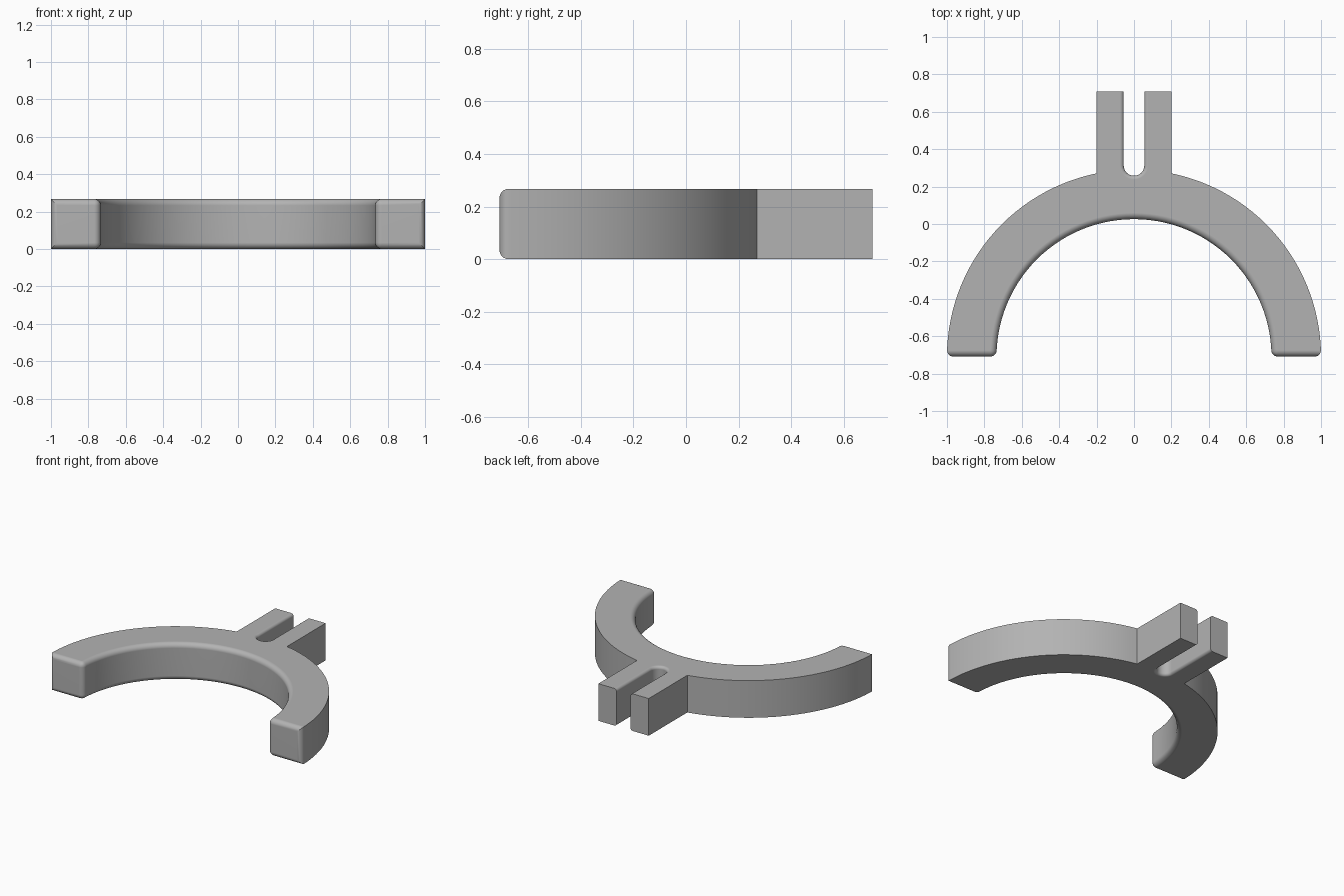
import bpy, bmesh
from math import pi, cos, sin, acos

cube = bpy.data.objects.get("Cube")
if cube:
    bpy.data.objects.remove(cube)

HEIGHT = 0.267
CY = -0.709                 # centre of the arch, also the level of its feet
R_OUT, R_IN = 1.0, 0.735
PRONG_X, PRONG_Y = 0.2, 0.709
SLOT_R, SLOT_Y = 0.055, 0.313


def arc(radius, cy, start, end, steps):
    """Points along a circular arc centred on x = 0."""
    angles = [start + (end - start) * i / steps for i in range(steps + 1)]
    return [(radius * cos(a), cy + radius * sin(a)) for a in angles]


# Outline: right outer arc, slotted tab, left outer arc, inner arc
join = acos(PRONG_X / R_OUT)
outline = arc(R_OUT, CY, 0, join, 28)
outline += [(PRONG_X, PRONG_Y), (SLOT_R, PRONG_Y)]
outline += arc(SLOT_R, SLOT_Y, 0, -pi, 16)
outline += [(-SLOT_R, PRONG_Y), (-PRONG_X, PRONG_Y)]
outline += arc(R_OUT, CY, pi - join, pi, 28)
outline += arc(R_IN, CY, pi, 0, 56)

# Extrude the outline to a solid
bm = bmesh.new()
base = bm.faces.new([bm.verts.new((x, y, 0)) for x, y in outline])
top = bmesh.ops.extrude_face_region(bm, geom=[base])["geom"]
bmesh.ops.translate(bm, vec=(0, 0, HEIGHT),
                    verts=[g for g in top if isinstance(g, bmesh.types.BMVert)])
bmesh.ops.recalc_face_normals(bm, faces=bm.faces)


def in_slot(v):
    return abs(v.co.x) < SLOT_R + 0.001 and v.co.y > 0.2


def on_inner_arc(v):
    return abs((v.co.x ** 2 + (v.co.y - CY) ** 2) ** 0.5 - R_IN) < 0.001


def at_foot(v):
    return abs(v.co.y - CY) < 0.001


def is_rim(e):
    return abs(e.verts[0].co.z - e.verts[1].co.z) < 0.001


def round_edges(test, radius):
    bmesh.ops.bevel(bm, geom=[e for e in bm.edges if test(e)], offset=radius,
                    offset_type='OFFSET', segments=6, profile=0.5,
                    affect='EDGES', clamp_overlap=False)


# Round the slot rims, except across the tab's end, then the arch bore and feet
round_edges(lambda e: is_rim(e) and all(in_slot(v) for v in e.verts), 0.02)
round_edges(lambda e: all(at_foot(v) for v in e.verts)
            or (is_rim(e) and all(on_inner_arc(v) for v in e.verts)), 0.034)

mesh = bpy.data.meshes.new("arched_bracket")
bm.to_mesh(mesh)
bm.free()
bracket = bpy.data.objects.new("arched_bracket", mesh)
bpy.context.collection.objects.link(bracket)

# Plain grey finish
grey = bpy.data.materials.new("plain_grey")
grey.use_nodes = True
colour = (0.45, 0.45, 0.45, 1)
grey.diffuse_color = colour
grey.node_tree.nodes["Principled BSDF"].inputs["Base Color"].default_value = colour
mesh.materials.append(grey)

# Smooth shading with crisp outer edges and flat large faces
bpy.ops.object.select_all(action='DESELECT')
bracket.select_set(True)
bpy.context.view_layer.objects.active = bracket
bpy.ops.object.shade_smooth_by_angle(angle=pi / 6)
weighted = bracket.modifiers.new("flat_face_normals", 'WEIGHTED_NORMAL')
weighted.keep_sharp = True
